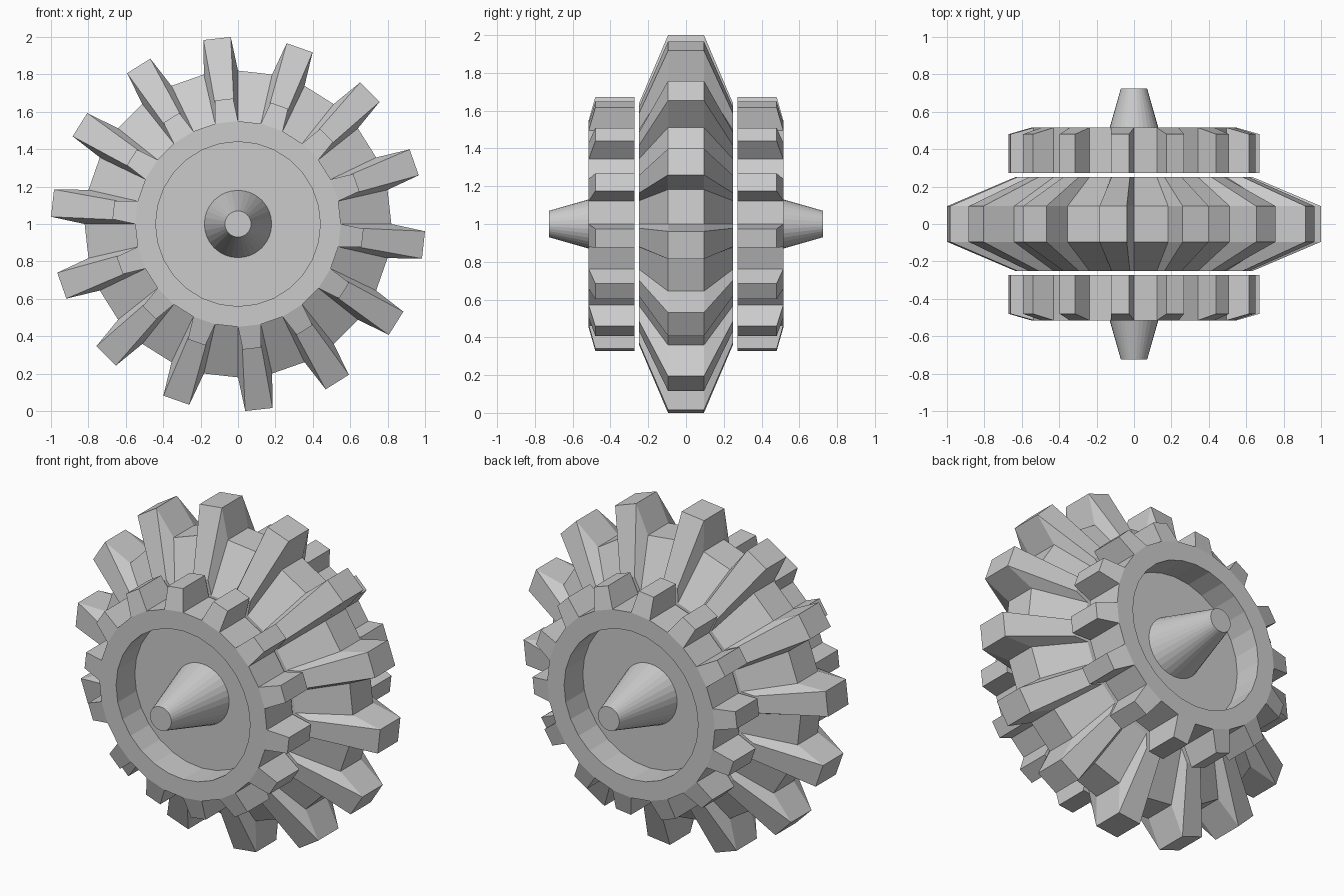
import bpy, bmesh, math
from mathutils import Vector, Matrix

if "Cube" in bpy.data.objects:
    bpy.data.objects.remove(bpy.data.objects["Cube"])

N = 28                      # sides of each wheel; every other side carries a tooth
STEP = 2 * math.pi / N
CENTRE_Z = 1.0


def finish(bm, name):
    bmesh.ops.recalc_face_normals(bm, faces=bm.faces)
    mesh = bpy.data.meshes.new(name)
    bm.to_mesh(mesh)
    bm.free()
    obj = bpy.data.objects.new(name, mesh)
    bpy.context.collection.objects.link(obj)
    return obj


def gear(name, profile, tooth, side=1):
    """Lathe profile [(y, radius)]; its first len(tooth) points grow teeth [(y, distance)]."""
    bm = bmesh.new()
    rings = [[bm.verts.new((r * math.cos(k * STEP), side * y, CENTRE_Z + r * math.sin(k * STEP)))
              for k in range(N)] for y, r in profile]
    last = len(tooth) - 1
    for k in range(N):
        n = (k + 1) % N
        has_tooth = k % 2 == 1
        # wheel surface, left open beneath the teeth
        for i in range(len(rings) - 1):
            if not (has_tooth and i < last):
                bm.faces.new((rings[i][k], rings[i][n], rings[i + 1][n], rings[i + 1][k]))
        if not has_tooth:
            continue
        # tapered tooth, 80 percent as wide at the tip as at the root
        a = (k + 0.5) * STEP
        out = Vector((math.cos(a), 0, math.sin(a)))
        tan = Vector((-math.sin(a), 0, math.cos(a)))
        tips = []
        for (y, d), (_, r) in zip(tooth, profile):
            hw = 0.8 * r * math.sin(STEP / 2)
            base = out * d + Vector((0, side * y, CENTRE_Z))
            tips.append((bm.verts.new(base - tan * hw), bm.verts.new(base + tan * hw)))
        for i in range(last):
            (a0, b0), (a1, b1) = tips[i], tips[i + 1]
            bm.faces.new((a0, b0, b1, a1))
            bm.faces.new((rings[i][k], a0, a1, rings[i + 1][k]))
            bm.faces.new((rings[i][n], b0, b1, rings[i + 1][n]))
        for i in (0, last):
            bm.faces.new((rings[i][k], rings[i][n], tips[i][1], tips[i][0]))
    # closing discs
    bm.faces.new(rings[0])
    bm.faces.new(rings[-1])
    return finish(bm, name)


# large central gear
gear("main_gear",
     [(-0.25, 0.55), (-0.095, 0.82), (0.095, 0.82), (0.25, 0.55)],
     [(-0.25, 0.635), (-0.095, 0.998), (0.095, 0.998), (0.25, 0.635)])

for side, label in ((-1, "front"), (1, "back")):
    # small outer gear with a recessed face
    gear(label + "_gear",
         [(0.273, 0.55), (0.515, 0.55), (0.515, 0.44), (0.34, 0.44)],
         [(0.273, 0.67), (0.48, 0.67)], side)
    # tapered axle stub
    bm = bmesh.new()
    bmesh.ops.create_cone(bm, cap_ends=True, segments=32, radius1=0.18, radius2=0.07, depth=0.385)
    turn = Matrix.Rotation(-side * math.pi / 2, 4, 'X')
    bm.transform(Matrix.Translation((0, side * 0.5325, CENTRE_Z)) @ turn)
    finish(bm, label + "_axle")
